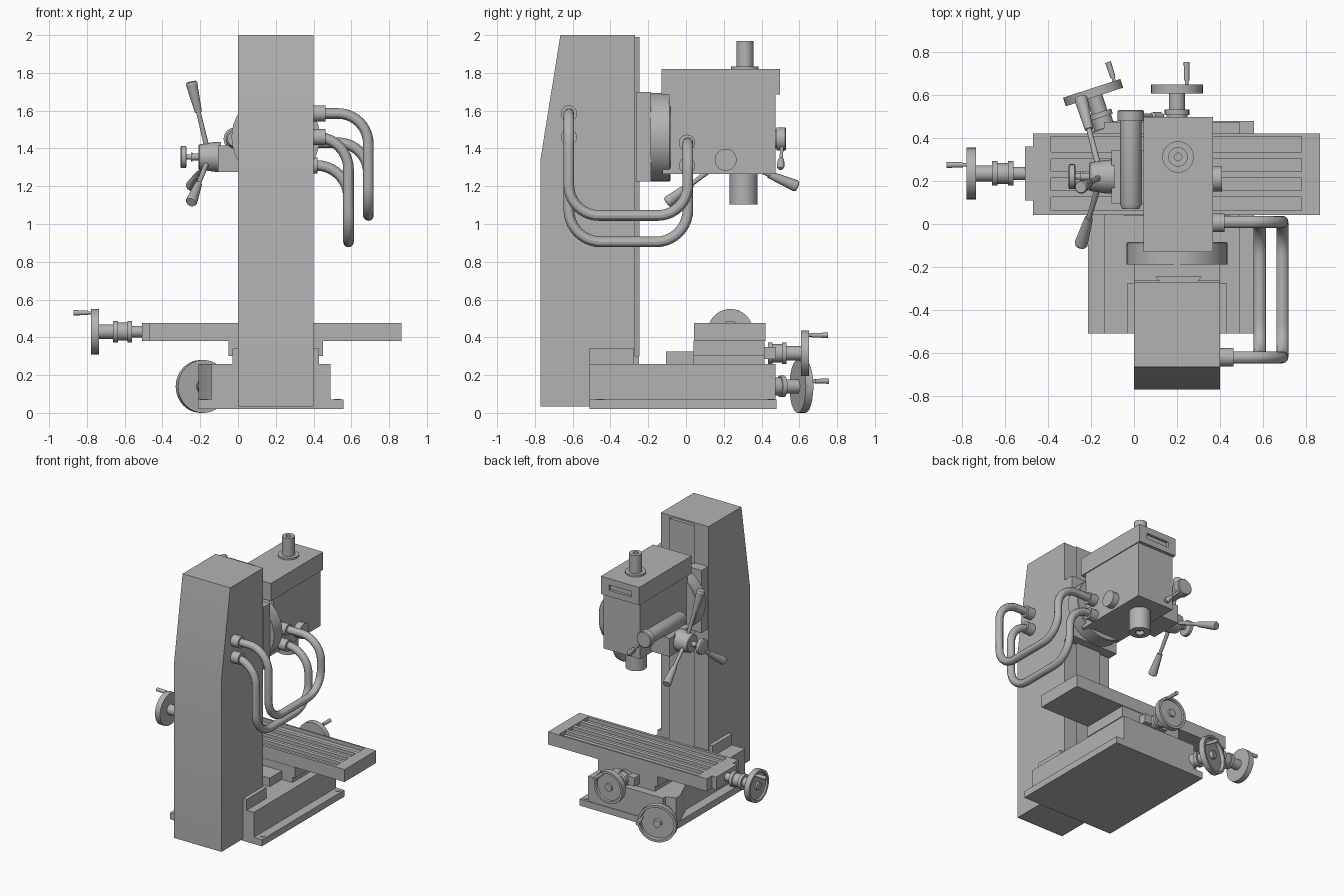
import bpy, bmesh, math
from mathutils import Vector

if "Cube" in bpy.data.objects:
    bpy.data.objects.remove(bpy.data.objects["Cube"])

grey = bpy.data.materials.new("machine grey")
grey.diffuse_color = (0.45, 0.45, 0.45, 1)
grey.use_nodes = True
grey.node_tree.nodes["Principled BSDF"].inputs["Base Color"].default_value = grey.diffuse_color


def finish(name, bm):
    bmesh.ops.recalc_face_normals(bm, faces=bm.faces)
    me = bpy.data.meshes.new(name)
    bm.to_mesh(me)
    bm.free()
    me.materials.append(grey)
    ob = bpy.data.objects.new(name, me)
    bpy.context.collection.objects.link(ob)
    return ob


def boxes(name, *specs):
    """Each spec is x0, x1, y0, y1, z0, z1."""
    bm = bmesh.new()
    for x0, x1, y0, y1, z0, z1 in specs:
        for v in bmesh.ops.create_cube(bm, size=1)["verts"]:
            v.co = Vector(((x0 + x1) / 2 + v.co.x * (x1 - x0),
                           (y0 + y1) / 2 + v.co.y * (y1 - y0),
                           (z0 + z1) / 2 + v.co.z * (z1 - z0)))
    return finish(name, bm)


def prism(name, outline, offset):
    """Extrude a closed 3D outline along an offset."""
    bm = bmesh.new()
    face = bm.faces.new([bm.verts.new(p) for p in outline])
    new = bmesh.ops.extrude_face_region(bm, geom=[face])["geom"]
    bmesh.ops.translate(bm, vec=offset,
                        verts=[g for g in new if isinstance(g, bmesh.types.BMVert)])
    return finish(name, bm)


def lathe(name, origin, axis, profile, n=32):
    """Turn (distance along axis, radius) points around an axis."""
    bm = bmesh.new()
    origin = Vector(origin)
    q = Vector(axis).to_track_quat('Z', 'Y')
    profile = [(profile[0][0], 0)] + list(profile) + [(profile[-1][0], 0)]
    rings = []
    for t, r in profile:
        count = n if r > 0 else 1
        rings.append([bm.verts.new(origin + q @ Vector((
            r * math.cos(2 * math.pi * i / n), r * math.sin(2 * math.pi * i / n), t)))
            for i in range(count)])
    for a, b in zip(rings, rings[1:]):
        for i in range(n):
            j = (i + 1) % n
            quad = [a[i % len(a)], a[j % len(a)], b[j % len(b)], b[i % len(b)]]
            quad = list(dict.fromkeys(quad))
            if len(quad) > 2:
                bm.faces.new(quad)
    return finish(name, bm)


def tube(name, corners, radius, bend):
    """Round hose through corner points with rounded bends."""
    pts = [Vector(c) for c in corners]
    path = [pts[0]]
    for a, b, c in zip(pts, pts[1:], pts[2:]):
        u, w = (a - b).normalized(), (c - b).normalized()
        centre = b + (u + w) * bend
        for k in range(11):
            t = k / 10 * math.pi / 2
            path.append(centre - w * bend * math.cos(t) - u * bend * math.sin(t))
    path.append(pts[-1])
    cu = bpy.data.curves.new(name + "_path", 'CURVE')
    cu.dimensions = '3D'
    cu.bevel_depth, cu.bevel_resolution, cu.use_fill_caps = radius, 4, True
    sp = cu.splines.new('POLY')
    sp.points.add(len(path) - 1)
    for p, co in zip(sp.points, path):
        p.co = (*co, 1)
    tmp = bpy.data.objects.new(name + "_path", cu)
    bpy.context.collection.objects.link(tmp)
    deps = bpy.context.evaluated_depsgraph_get()
    me = bpy.data.meshes.new_from_object(tmp.evaluated_get(deps))
    me.materials.clear()
    me.materials.append(grey)
    bpy.data.objects.remove(tmp)
    ob = bpy.data.objects.new(name, me)
    bpy.context.collection.objects.link(ob)


def cut(ob, cutter):
    mod = ob.modifiers.new("cut", 'BOOLEAN')
    mod.object, mod.solver = cutter, 'EXACT'
    deps = bpy.context.evaluated_depsgraph_get()
    me = bpy.data.meshes.new_from_object(ob.evaluated_get(deps))
    ob.modifiers.clear()
    ob.data = me
    bpy.data.objects.remove(cutter)


def crank_wheel(name, start, axis, wheel, r, length, side, dish=0.012):
    """Screw shaft, dial collar, dished wheel at distance wheel, and crank grip."""
    w = wheel
    lathe(name + "_shaft", start, axis, [
        (0, .03), (w - .175, .03), (w - .175, .057), (w - .15, .057), (w - .15, .048),
        (w - .10, .048), (w - .10, .057), (w - .075, .057), (w - .075, .038), (w, .038)])
    lathe(name + "_wheel", start, axis, [
        (w, r - .015), (w, r), (w + .042, r), (w + .042, r - .018),
        (w + .042 - dish, r - .022), (w + .042 - dish, .03), (w + .042, .028)], 40)
    grip = Vector(start) + Vector(axis).normalized() * (w + .02) + Vector(side)
    lathe(name + "_grip", grip, axis, [(0, .008), (.04, .008), (.04, .012),
                                       (length, .014)], 16)


# Column, with sloping rear and dovetail way
prism("column", [(0, -.77, .035), (0, -.27, .035), (0, -.27, 2), (0, -.665, 2),
                 (0, -.77, 1.345)], (.4, 0, 0))
prism("column_way", [(.12, -.27, .3), (.1, -.245, .3), (.315, -.245, .3),
                     (.295, -.27, .3)], (0, 0, 1.69))

# Base
boxes("base_plate", (-.213, .558, -.51, .48, .02, .07))
boxes("base_body", (-.14, .49, -.51, .475, .07, .26))
prism("base_corner_boss", [(-.14, .2, .07), (-.21, .37, .07), (-.21, .42, .07),
                           (-.05, .475, .07), (0, .3, .07)], (0, 0, .19))
boxes("column_seat", (-.03, .43, -.51, -.275, .25, .342),
      (0, .4, -.28, -.25, .25, .3))
for x in (-.18, .525):
    for y in (-.455, .45):
        lathe("mounting_bolt", (x, y, .068), (0, 0, 1), [(0, .018), (.006, .018)], 16)

# Cross slide and work table
boxes("cross_slide", (-.05, .45, .04, .415, .30, .38), (-.03, .43, .04, .415, .25, .30))
boxes("slide_way_cover", (.06, .34, -.105, .05, .25, .325))
boxes("slide_screw_bracket", (.1, .3, .41, .475, .285, .35))
boxes("table", (-.47, .866, .042, .42, .38, .448),
      (-.47, -.385, .042, .42, .448, .475), (.78, .866, .042, .42, .448, .475),
      (-.385, .78, .042, .063, .448, .475), (-.385, .78, .407, .42, .448, .475))
boxes("table_rails", *[(-.385, .78, y - .015, y + .015, .44, .472)
                       for y in (.14, .23, .319)])
boxes("table_end_bracket", (-.507, -.46, .11, .36, .38, .475))

# Hand wheels
crank_wheel("table_feed", (-.5, .235, .43), (-1, 0, 0), .236, .12, .115, (0, .04, .1))
crank_wheel("slide_feed", (.2, .45, .316), (0, 1, 0), .158, .12, .125, (.045, 0, .095))
tilt = math.radians(18)
out = Vector((-math.sin(tilt), math.cos(tilt), 0))
across = Vector((math.cos(tilt), math.sin(tilt), 0))
crank_wheel("lift_feed", Vector((-.19, .61, .14)) - out * .19, out, .17, .14, .115,
            across * .11 + Vector((0, 0, .028)), dish=.025)

# Head carriage and swivel flange
boxes("head_carriage", (0, .4, -.265, -.185, 1.225, 1.70))
lathe("swivel_flange", (.2, -.188, 1.46), (0, 1, 0),
      [(0, .234), (.1, .234), (.105, .229)], 48)

# Milling head
boxes("head_body", (.052, .36, -.09, .475, 1.265, 1.69),
      (.052, .36, -.125, -.09, 1.265, 1.62))
cap = boxes("head_cap", (.045, .367, -.13, .498, 1.685, 1.82))
cut(cap, boxes("slot_cutter", (.11, .30, .478, .52, 1.73, 1.772)))
lathe("spindle_nose", (.205, .305, 1.27), (0, 0, -1),
      [(0, .074), (.168, .074), (.168, .03), (.14, .03)])
lathe("drawbar_top", (.205, .312, 1.815), (0, 0, 1),
      [(0, .073), (.018, .073), (.018, .045), (.155, .045), (.155, .018), (.13, .018)])
lathe("side_knob", (.35, .21, 1.34), (1, 0, 0), [(0, .058), (.06, .058)])

# Feed gearbox on the left of the head
boxes("feed_gearbox", (-.105, .06, .095, .345, 1.275, 1.415),
      (-.06, .06, .095, .345, 1.41, 1.46))
lathe("feed_shaft_housing", (-.015, .07, 1.45), (0, 1, 0),
      [(0, .04), (.02, .05), (.41, .05), (.41, .061), (.455, .061), (.46, .056)])
a, b = Vector((-.01, .51, 1.44)), Vector((.13, .5, 1.295))
lathe("fine_feed_lever", a, b - a, [(0, .009), (.13, .009), (.14, .017),
                                    (.19, .02), (.205, .012)], 16)

# Lever hub, clamp knob and three quill levers
hub = Vector((-.1, .22, 1.355))
lathe("lever_hub", hub, (-1, 0, 0), [(-.01, .08), (.03, .078), (.105, .066), (.11, .06),
                                     (.11, .018), (.14, .018), (.14, .024), (.15, .024),
                                     (.15, .014), (.175, .014)])
lathe("clamp_knob", hub, (-1, 0, 0), [(.172, .05), (.176, .058), (.2, .058), (.205, .05)])
for deg in (-23, 97, 217):
    d = Vector((0, math.cos(math.radians(deg)), math.sin(math.radians(deg))))
    start = hub + Vector((-.062, 0, 0)) + d * .04
    end = hub + Vector((-.148, 0, 0)) + d * .4
    n = (end - start).length
    lathe("quill_lever", start, end - start,
          [(0, .014), (n - .165, .012), (n - .165, .019), (n - .01, .031), (n, .026)], 20)

# Cable hoses with end fittings
for x, top, low, up, bend in ((.69, 1.585, 1.045, 1.43, .16),
                              (.585, 1.46, .905, 1.31, .17)):
    tube("cable_hose", [(.4, -.62, top), (x, -.62, top), (x, -.62, low),
                        (x, .01, low), (x, .01, up), (.36, .01, up)], .028, bend)
    for x0, y, z in ((.395, -.62, top), (.355, .005, up)):
        lathe("hose_fitting", (x0, y, z), (1, 0, 0), [(0, .043), (.067, .043)], 24)

# Smooth turned surfaces, keep edges crisp
bpy.ops.object.select_all(action='SELECT')
bpy.context.view_layer.objects.active = bpy.context.selected_objects[0]
bpy.ops.object.shade_smooth_by_angle(angle=math.radians(30))
